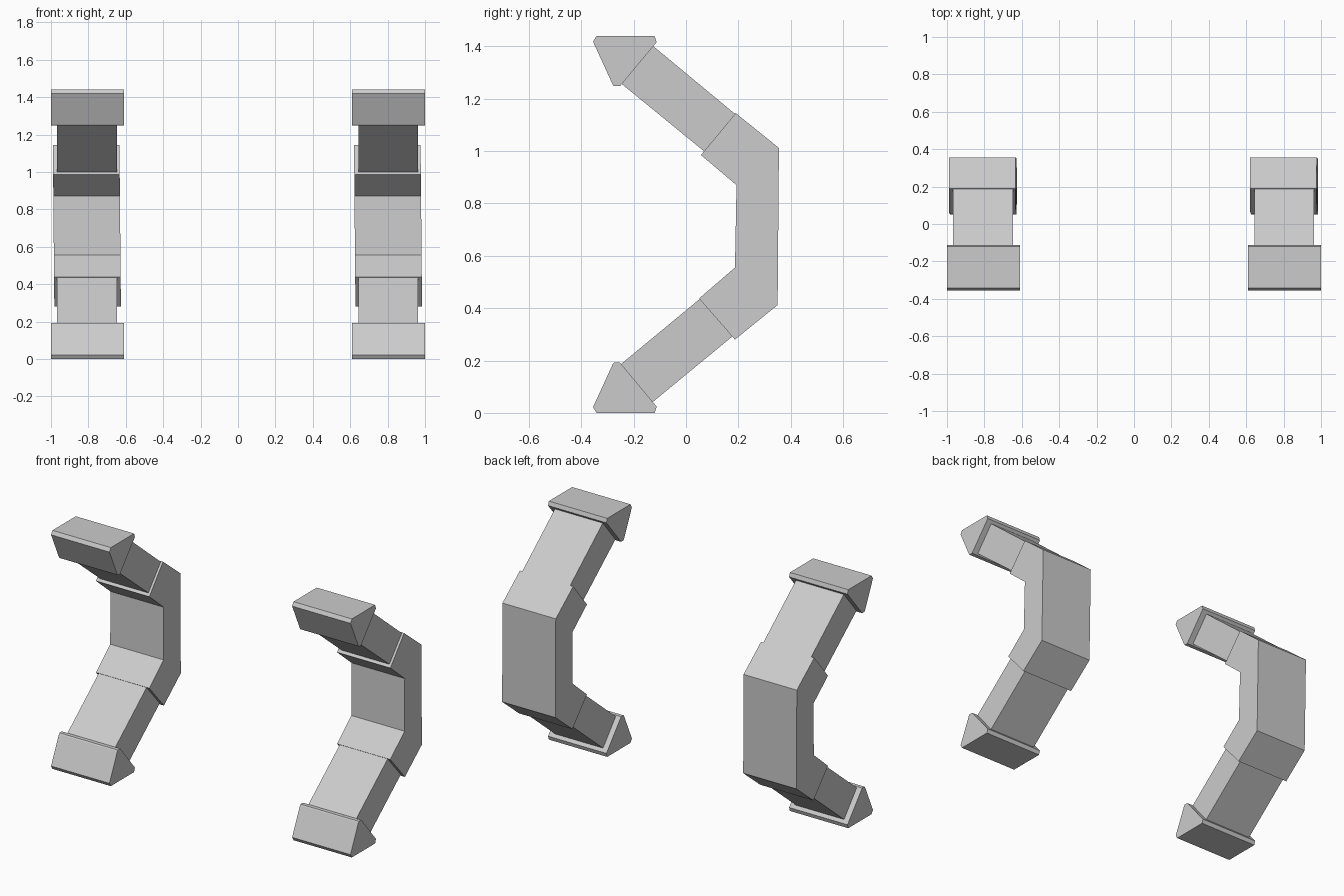
import bpy
import bmesh

cube = bpy.data.objects.get("Cube")
if cube:
    bpy.data.objects.remove(cube, do_unlink=True)

grey = bpy.data.materials.new("plain grey")
grey.use_nodes = True
grey.diffuse_color = (0.6, 0.6, 0.6, 1)
grey.node_tree.nodes["Principled BSDF"].inputs["Base Color"].default_value = (0.6, 0.6, 0.6, 1)

HEIGHT = 1.44


def extrude_profile(name, profile, centre, width, lean=0.0):
    """Solid from a (y, z) side profile, extruded across x with a slight lean."""
    bm = bmesh.new()
    sides = []
    for offset in (-width / 2, width / 2):
        sides.append([bm.verts.new((centre + offset - lean * (z - HEIGHT / 2), y, z))
                      for y, z in profile])
    low, high = sides
    bm.faces.new(low)
    bm.faces.new(high[::-1])
    for i in range(len(profile)):
        j = (i + 1) % len(profile)
        bm.faces.new((low[j], low[i], high[i], high[j]))
    bmesh.ops.recalc_face_normals(bm, faces=bm.faces)
    mesh = bpy.data.meshes.new(name)
    bm.to_mesh(mesh)
    bm.free()
    mesh.materials.append(grey)
    obj = bpy.data.objects.new(name, mesh)
    bpy.context.collection.objects.link(obj)
    return obj


def flip(profile):
    return [(y, HEIGHT - z) for y, z in profile]


# Side profiles as (y, z)
elbow = [(0.19, 1.145), (0.355, 1.012), (0.35, 0.412), (0.187, 0.28),
         (0.05, 0.437), (0.187, 0.555), (0.193, 0.87), (0.057, 0.985)]
upper_arm = [(-0.25, 1.26), (-0.13, 1.405), (0.22, 1.115), (0.1, 0.974)]
lower_arm = [(-0.25, 0.185), (-0.13, 0.039), (0.21, 0.319), (0.09, 0.466)]
foot = [(-0.342, 0), (-0.355, 0.022), (-0.28, 0.186), (-0.275, 0.192),
        (-0.252, 0.192), (-0.112, 0.024), (-0.12, 0)]

# Two matching brackets, side by side
for side, x in (("right", -0.805), ("left", 0.805)):
    extrude_profile(side + "_elbow", elbow, x - 0.003, 0.356, lean=0.009)
    extrude_profile(side + "_upper_arm", upper_arm, x - 0.002, 0.32)
    extrude_profile(side + "_lower_arm", lower_arm, x - 0.002, 0.32)
    extrude_profile(side + "_bottom_foot", foot, x, 0.39)
    extrude_profile(side + "_top_foot", flip(foot), x, 0.39)
